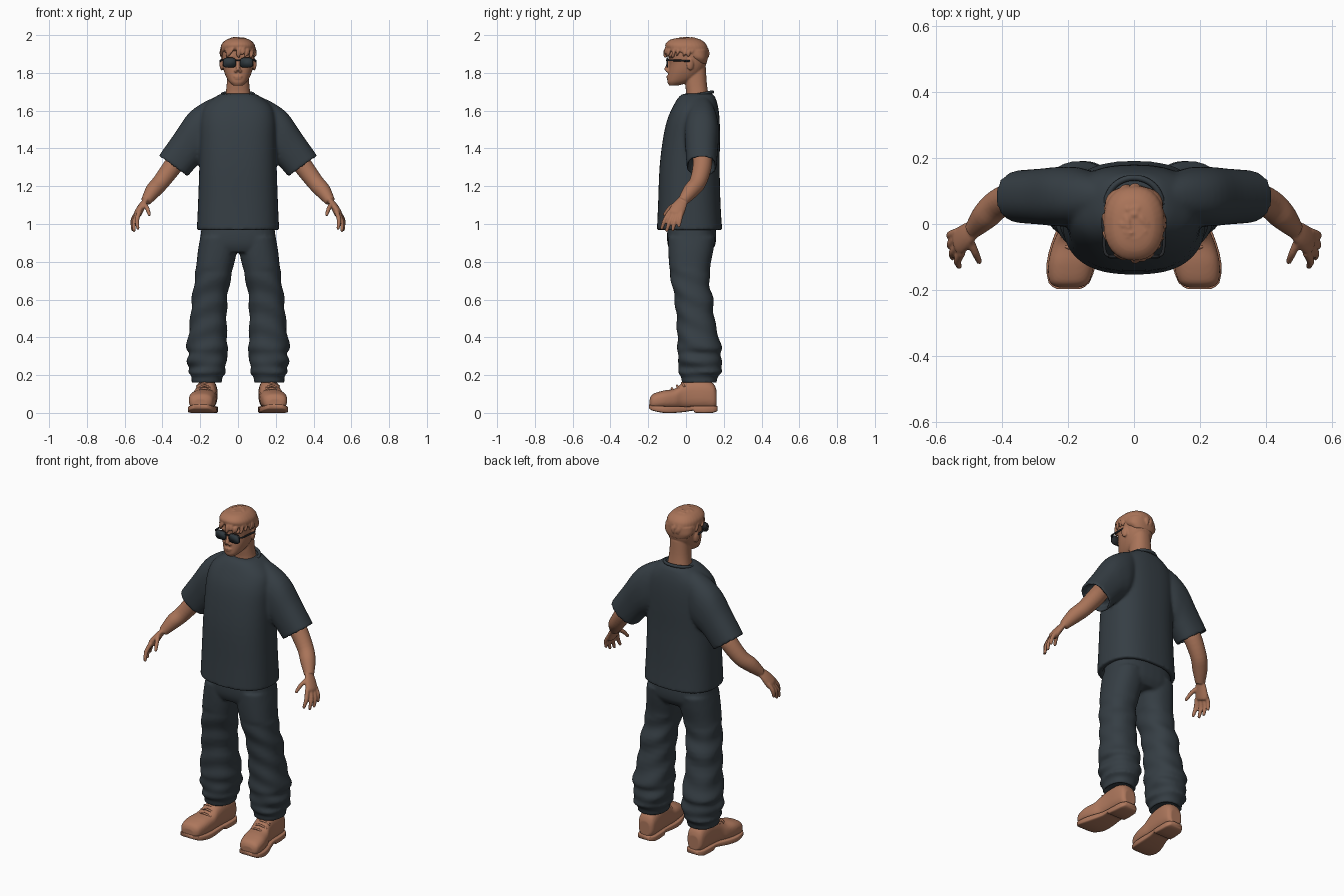
import bpy, bmesh, math, random
from mathutils import Vector, Matrix

cube = bpy.data.objects.get("Cube")
if cube:
    bpy.data.objects.remove(cube)
random.seed(4)


def material(name, rgb):
    m = bpy.data.materials.new(name)
    m.use_nodes = True
    m.diffuse_color = (*rgb, 1)
    m.node_tree.nodes["Principled BSDF"].inputs["Base Color"].default_value = (*rgb, 1)
    return m


SKIN = material("tan skin", (0.40, 0.175, 0.10))
HAIR = material("brown hair", (0.40, 0.175, 0.10))
SHOE = material("tan leather", (0.42, 0.185, 0.108))
CLOTH = material("slate cloth", (0.036, 0.048, 0.058))
FRAME = material("black frame", (0.02, 0.022, 0.025))
LENS = material("dark lens", (0.03, 0.042, 0.05))


# A ring is (centre, half axis u, half axis v)
def level(z, x0, x1, y0, y1):
    return (Vector(((x0 + x1) / 2, (y0 + y1) / 2, z)),
            Vector(((x1 - x0) / 2, 0, 0)), Vector((0, (y1 - y0) / 2, 0)))


def across(y, x, hx, z0, z1):
    return (Vector((x, y, (z0 + z1) / 2)), Vector((hx, 0, 0)), Vector((0, 0, (z1 - z0) / 2)))


def smooth_rings(rings, steps):
    out = []
    for i in range(len(rings) - 1):
        quad = [rings[max(0, min(len(rings) - 1, i + k))] for k in (-1, 0, 1, 2)]
        for s in range(steps):
            t = s / steps
            out.append(tuple(0.5 * (2 * b + (c - a) * t + (2 * a - 5 * b + 4 * c - d) * t ** 2
                                    + (3 * b - a - 3 * c + d) * t ** 3)
                             for a, b, c, d in zip(*quad)))
    return out + [rings[-1]]


def loft(bm, rings, power=2.3, steps=4, hollow=0, n=32):
    """Skin smoothly through rings; hollow sinks a recess into the last end."""
    rings = smooth_rings(rings, steps)
    if hollow:
        c, u, v = rings[-1]
        back = (rings[-2][0] - c).normalized() * hollow
        rings += [(c, u * 0.86, v * 0.86), (c + back, u * 0.82, v * 0.82)]
    loops = []
    for c, u, v in rings:
        loop = []
        for k in range(n):
            a = math.tau * k / n
            ca, sa = math.cos(a), math.sin(a)
            loop.append(bm.verts.new(c + u * math.copysign(abs(ca) ** (2 / power), ca)
                                     + v * math.copysign(abs(sa) ** (2 / power), sa)))
        loops.append(loop)
    for a, b in zip(loops, loops[1:]):
        for k in range(n):
            bm.faces.new((a[k], a[(k + 1) % n], b[(k + 1) % n], b[k]))
    bm.faces.new(loops[0])
    bm.faces.new(loops[-1])


def tube(bm, points, radii, n=12, flat=1.0):
    pts = [Vector(p) for p in points]
    rings = []
    for i, p in enumerate(pts):
        d = (pts[min(i + 1, len(pts) - 1)] - pts[max(i - 1, 0)]).normalized()
        u = d.cross(Vector((0, 1, 0.01))).normalized()
        rings.append((p, u * radii[i] * flat, d.cross(u) * radii[i]))
    loft(bm, rings, power=2, n=n)


def ball(bm, centre, size, rot=Matrix()):
    bmesh.ops.create_uvsphere(bm, u_segments=16, v_segments=10, radius=1,
                              matrix=Matrix.Translation(centre) @ rot.to_4x4() @ Matrix.Diagonal((*size, 1)))


def finish(name, bm, mat, voxel=0, smooth=0, mirror=False):
    bmesh.ops.recalc_face_normals(bm, faces=bm.faces)
    for f in bm.faces:
        f.smooth = True
    me = bpy.data.meshes.new(name)
    bm.to_mesh(me)
    bm.free()
    me.materials.append(mat)
    ob = bpy.data.objects.new(name, me)
    bpy.context.collection.objects.link(ob)
    if voxel:
        r = ob.modifiers.new("Blend", 'REMESH')
        r.mode, r.voxel_size, r.use_smooth_shade = 'VOXEL', voxel, True
    if smooth:
        s = ob.modifiers.new("Soften", 'SMOOTH')
        s.factor, s.iterations = 0.5, smooth
    if mirror:
        ob.modifiers.new("Mirror", 'MIRROR').use_mirror_merge = False
    return ob


# Shirt: torso and two wide sleeves blended into one surface
bm = bmesh.new()
torso = [(1.69, .088, -.015, .14), (1.67, .125, -.04, .155), (1.62, .18, -.07, .17), (1.55, .2, -.1, .178),
         (1.45, .203, -.122, .18), (1.3, .205, -.14, .178), (1.1, .212, -.148, .183), (.967, .218, -.154, .192)]
loft(bm, [level(z, -h, h, a, b) for z, h, a, b in torso], power=2.5, hollow=.05, n=48)
sleeve = [((.09, 1.685), (.1, 1.42), .065), ((.18, 1.645), (.15, 1.36), .088), ((.262, 1.585), (.195, 1.33), .09),
          ((.335, 1.48), (.225, 1.30), .085), ((.42, 1.36), (.268, 1.25), .08)]
for s in (1, -1):
    rings = []
    for (tx, tz), (bx, bz), hy in sleeve:
        rings.append((Vector((s * (tx + bx) / 2, .083, (tz + bz) / 2)),
                      Vector((s * (tx - bx) / 2, 0, (tz - bz) / 2)), Vector((0, hy, 0))))
    loft(bm, rings, hollow=.05)
finish("shirt", bm, CLOTH, .009, 5)

# Ribbed collar
bm = bmesh.new()
ring = []
for k in range(33):
    a = math.tau * k / 32
    ring.append((.084 * math.cos(a), .06 + .08 * math.sin(a), 1.683 + .016 * math.sin(a)))
tube(bm, ring, [.009] * 33, n=8)
finish("collar", bm, CLOTH)

# Trousers: hips plus legs with gathered folds near the cuffs
bm = bmesh.new()
hips = [(1.03, .185, -.09, .15), (.95, .197, -.1, .16), (.89, .2, -.097, .155), (.85, .17, -.08, .13)]
loft(bm, [level(z, -h, h, a, b) for z, h, a, b in hips], power=2.6)
leg = [(.93, .01, .2, -.095, .155), (.86, .006, .212, -.094, .145), (.77, .025, .222, -.088, .128),
       (.68, .045, .233, -.075, .125), (.61, .056, .243, -.062, .142), (.5, .06, .252, -.05, .15),
       (.4, .058, .264, -.046, .174), (.345, .054, .274, -.045, .188), (.315, .06, .262, -.04, .183),
       (.275, .056, .272, -.046, .194), (.24, .068, .256, -.036, .184), (.215, .066, .264, -.038, .188),
       (.19, .082, .246, -.026, .168), (.158, .084, .247, -.022, .162)]
for s in (1, -1):
    loft(bm, [level(z, s * a, s * b, c, d) for z, a, b, c, d in leg], hollow=.02)
# Soft diagonal creases around knees and shins
for v in bm.verts:
    if .2 < v.co.z < .75:
        side = math.copysign(1, v.co.x)
        out = Vector((v.co.x - side * .155, v.co.y - .06, 0)).normalized()
        v.co += out * .004 * math.sin(v.co.z * 55 + v.co.y * 25 + side * v.co.x * 18)
finish("trousers", bm, CLOTH, .009, 3)

# Arm with palm and fingers
bm = bmesh.new()
tube(bm, [(.3, .088, 1.37), (.35, .085, 1.30), (.41, .062, 1.22), (.45, .025, 1.175), (.488, -.018, 1.12)],
     [.05, .05, .045, .042, .027], n=24)
tube(bm, [(.48, -.01, 1.135), (.505, -.032, 1.10), (.528, -.052, 1.06), (.533, -.058, 1.045)],
     [.025, .037, .042, .034], n=20, flat=.5)
fingers = [((.522, -.086, 1.065), (.535, -.112, 1.02), (.53, -.128, .978)),
           ((.532, -.066, 1.055), (.55, -.087, 1.01), (.55, -.102, .966)),
           ((.536, -.045, 1.055), (.556, -.06, 1.01), (.557, -.07, .97)),
           ((.533, -.024, 1.062), (.556, -.032, 1.025), (.56, -.038, .99)),
           ((.5, -.045, 1.11), (.482, -.085, 1.085), (.469, -.114, 1.05))]
for f in fingers:
    tube(bm, f, [.013, .012, .009])
    ball(bm, f[-1], (.0085, .0085, .0095))
finish("arms", bm, SKIN, .005, 2, mirror=True)

# Head with neck, nose, lips, brow and ears
bm = bmesh.new()
skull = [(1.732, .024, -.088, -.045), (1.75, .045, -.098, .015), (1.775, .061, -.097, .06), (1.81, .075, -.092, .09),
         (1.85, .083, -.088, .108), (1.9, .087, -.094, .113), (1.94, .08, -.085, .105), (1.97, .05, -.05, .075)]
loft(bm, [level(z, -h, h, a, b) for z, h, a, b in skull])
neck = [(1.62, .08, -.01, .13), (1.69, .066, .0, .118), (1.75, .059, -.005, .11), (1.83, .055, -.005, .105)]
loft(bm, [level(z, -h, h, a, b) for z, h, a, b in neck])
tube(bm, [(0, -.085, 1.87), (0, -.097, 1.835), (0, -.105, 1.812)], [.008, .011, .013])
ball(bm, (0, -.094, 1.781), (.024, .01, .005))
ball(bm, (0, -.093, 1.77), (.021, .01, .006))
for s in (1, -1):
    ball(bm, (s * .012, -.096, 1.81), (.009, .012, .008))
    ball(bm, (s * .04, -.082, 1.888), (.028, .012, .008))
    ball(bm, (s * .086, .022, 1.845), (.011, .02, .032), Matrix.Rotation(s * .3, 3, 'Z'))
finish("head", bm, SKIN, .0045, 2)

# Tousled hair: cap with swept clumps
bm = bmesh.new()
cap = [(1.9, .086, -.05, .114), (1.92, .092, -.098, .116), (1.95, .088, -.11, .108),
       (1.975, .063, -.085, .08), (1.985, .03, -.045, .04)]
loft(bm, [level(z, -h, h, a, b) for z, h, a, b in cap])
loft(bm, [level(1.85, -.06, .06, .05, .109), level(1.88, -.086, .086, .01, .115),
          level(1.92, -.088, .088, -.03, .115)])
for i in range(130):
    a = random.uniform(0, math.tau)
    t = math.sqrt(random.uniform(.02, 1)) * 1.65
    out = Vector((math.cos(a) * math.sin(t), math.sin(a) * math.sin(t), math.cos(t)))
    p = Vector((out.x * .089, out.y * .112 + .002, 1.905 + out.z * .08))
    flow = out.cross(Vector((0, 0, 1))).normalized() * random.uniform(.2, 1) + Vector((out.x, out.y, -1.2 * t))
    flow -= out * flow.dot(out) * .9
    ball(bm, p, (.011, .007, random.uniform(.016, .027)), flow.to_track_quat('Z', 'Y').to_matrix())
finish("hair", bm, HAIR, .0045, 1)

# Sunglasses
bm = bmesh.new()
loft(bm, [across(-.104, .044, .03, 1.832, 1.876), across(-.098, .046, .03, 1.832, 1.876)], power=3.5, steps=1)
finish("lenses", bm, LENS, mirror=True)
bm = bmesh.new()
loft(bm, [across(-.103, .044, .034, 1.828, 1.881), across(-.094, .046, .034, 1.828, 1.881)], power=3.5, steps=1)
tube(bm, [(.0, -.102, 1.868), (.014, -.101, 1.866)], [.004, .004])
tube(bm, [(.075, -.097, 1.868), (.088, -.085, 1.867), (.092, -.03, 1.865), (.094, .02, 1.862)], [.005] * 4)
finish("glasses_frame", bm, FRAME, mirror=True)

# Shoes: upper, sole and laces
bm = bmesh.new()
upper = [(-.192, .198, .035, .03, .075), (-.175, .196, .06, .02, .1), (-.12, .19, .07, .02, .118),
         (-.06, .18, .066, .02, .128), (-.02, .172, .058, .02, .158), (.03, .167, .056, .02, .175),
         (.1, .164, .056, .02, .175), (.145, .163, .05, .02, .155), (.162, .163, .035, .03, .12)]
loft(bm, [across(*r) for r in upper], power=2.6)
finish("shoe_uppers", bm, SHOE, .006, 2, mirror=True)
bm = bmesh.new()
sole = [(-.197, .198, .035, .025, .045), (-.178, .197, .062, .012, .04), (-.12, .19, .075, 0, .036),
        (-.06, .181, .07, 0, .035), (0, .171, .058, .006, .035), (.04, .167, .056, .012, .036),
        (.05, .166, .058, 0, .036), (.14, .163, .056, 0, .036), (.168, .163, .036, .012, .036)]
loft(bm, [across(*r) for r in sole], power=6, steps=2)
finish("shoe_soles", bm, SHOE, mirror=True)
bm = bmesh.new()
for k in range(3):
    y, z = -.075 + k * .027, .13 + k * .014
    tube(bm, [(.135, y + .012, z - .018), (.178, y, z), (.22, y + .012, z - .018)], [.006] * 3, n=8)
finish("laces", bm, SHOE, mirror=True)
